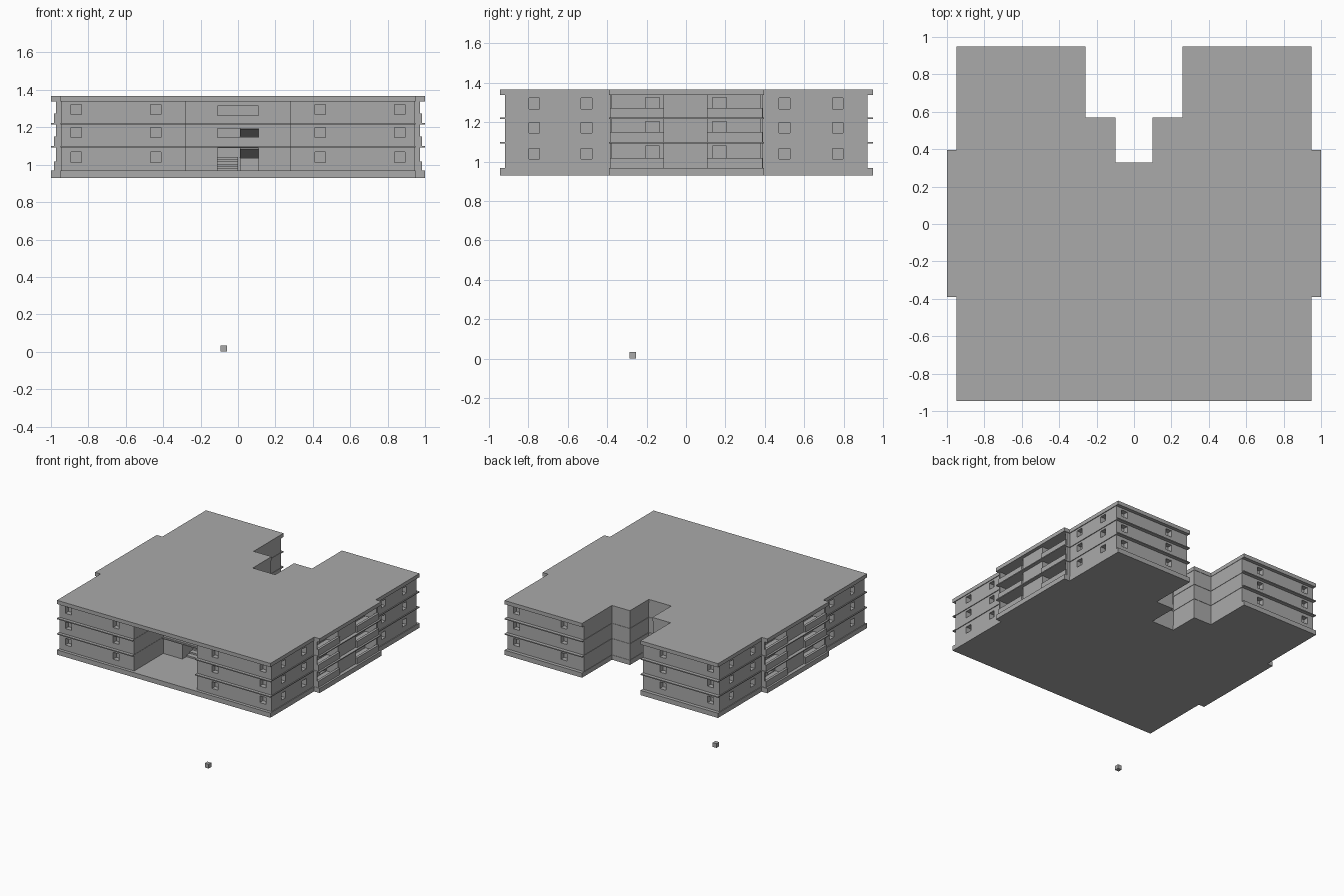
import bpy, bmesh
from mathutils import Vector

cube = bpy.data.objects.get("Cube")
if cube:
    bpy.data.objects.remove(cube, do_unlink=True)

grey = bpy.data.materials.new("concrete grey")
grey.use_nodes = True
grey.diffuse_color = (0.4, 0.4, 0.4, 1)
grey.node_tree.nodes["Principled BSDF"].inputs["Base Color"].default_value = (0.4, 0.4, 0.4, 1)


def finish(name, bm):
    bmesh.ops.recalc_face_normals(bm, faces=bm.faces)
    mesh = bpy.data.meshes.new(name)
    bm.to_mesh(mesh)
    bm.free()
    mesh.materials.append(grey)
    obj = bpy.data.objects.new(name, mesh)
    bpy.context.scene.collection.objects.link(obj)
    return obj


def prism(name, half, z0, z1):
    """Extrude a plan given by its +x half, mirrored across x = 0."""
    plan = half + [(-x, y) for x, y in reversed(half)]
    bm = bmesh.new()
    face = bm.faces.new([bm.verts.new((x, y, z0)) for x, y in plan])
    top = bmesh.ops.extrude_face_region(bm, geom=[face])["geom"]
    verts = [v for v in top if isinstance(v, bmesh.types.BMVert)]
    bmesh.ops.translate(bm, verts=verts, vec=(0, 0, z1 - z0))
    return finish(name, bm)


def add_box(bm, lo, hi):
    lo, hi = Vector(lo), Vector(hi)
    verts = bmesh.ops.create_cube(bm, size=1)["verts"]
    for v in verts:
        v.co = (lo + hi) / 2 + v.co * (hi - lo)
    return verts


def boxes(name, spans):
    bm = bmesh.new()
    for lo, hi in spans:
        add_box(bm, lo, hi)
    return finish(name, bm)


# Levels
BASE, GROUND, CEILING, TOP = 0.93, 0.968, 1.337, 1.367
FLOORS = [GROUND, 1.1, 1.223]
HEADS = [1.092, 1.215, CEILING]

# Roof and base slabs share one plan
sides = [(0.95, -0.39), (1, -0.39), (1, 0.395), (0.95, 0.395), (0.95, 0.95),
         (0.26, 0.95), (0.26, 0.57), (0.1, 0.57), (0.1, 0.33)]
prism("roof_slab", [(0.95, -0.945)] + sides, CEILING, TOP)
prism("base_slab", [(0.95, -0.945)] + sides, BASE, GROUND)

# Thin floor slabs step back around the entrance court
for head, floor, label in zip(HEADS, FLOORS[1:], ("first", "second")):
    prism(label + "_floor_slab", [(0.278, -0.565), (0.278, -0.945), (0.95, -0.945)] + sides,
          head, floor)

# Wall mass with entrance court, rear notch and side loggias
WALL, BAY, BACK = 0.944, 0.972, 0.87
walls = prism("walls", [
    (0.28, -0.55), (0.28, -0.92), (WALL, -0.92), (WALL, -0.387), (BAY, -0.387),
    (BAY, -0.375), (BACK, -0.375), (BACK, -0.115), (BAY, -0.115),
    (BAY, 0.11), (BACK, 0.11), (BACK, 0.375), (BAY, 0.375), (BAY, 0.39),
    (WALL, 0.39), (WALL, 0.922), (0.263, 0.922), (0.263, 0.567),
    (0.103, 0.567), (0.103, 0.327)], GROUND - 0.005, CEILING + 0.005)

# Window, door and stairwell openings
R, D = 0.027, 0.04
cuts = []
for floor, head in zip(FLOORS, HEADS):
    z = floor + 0.072
    for s in (-1, 1):
        for x in (0.44, 0.865):
            for y in (-0.92, 0.922):
                cuts.append(((s * x - R, y - D, z - R), (s * x + R, y + D, z + R)))
        for y in (-0.77, -0.505, 0.5, 0.77):
            cuts.append(((s * WALL - D, y - R, z - R), (s * WALL + D, y + R, z + R)))
        for y in (-0.17, 0.17):
            cuts.append(((s * BACK - D, y - 0.035, floor + 0.005),
                         (s * BACK + D, y + 0.035, head - 0.012)))
cuts += [((-0.11, -0.6, GROUND), (0.11, -0.2, 1.088)),
         ((-0.11, -0.6, 1.145), (0.11, -0.2, 1.193)),
         ((-0.11, -0.6, 1.262), (0.11, -0.5, 1.315))]
cutter = boxes("opening_cutter", cuts)
cutter.hide_render = True
cutter.hide_viewport = True
cut = walls.modifiers.new("openings", "BOOLEAN")
cut.operation = "DIFFERENCE"
cut.solver = "EXACT"
cut.object = cutter

# Loggia parapets on both sides of the building
parapets = []
for floor in FLOORS:
    for s in (-1, 1):
        for y0, y1 in ((-0.385, -0.112), (0.107, 0.388)):
            parapets.append(((s * 0.965, y0, floor - 0.003), (s * 0.985, y1, floor + 0.05)))
boxes("loggia_parapets", parapets)

# Entrance stairs climbing inside the stairwell
steps = [((-0.11, -0.5 + i * 0.04, GROUND - 0.003),
          (0, -0.2, GROUND + (i + 1) * 0.012)) for i in range(6)]
boxes("entrance_stairs", steps)

# Return flights with sloping undersides
bm = bmesh.new()
for z0, z1 in ((1.037, 1.088), (1.15, 1.193)):
    for v in add_box(bm, (0.01, -0.48, z0), (0.11, -0.2, z1)):
        if v.co.y < -0.4 and v.co.z < z1 - 0.01:
            v.co.z = z1 - 0.005
finish("return_flights", bm)
boxes("stair_side_wall", [((0.01, -0.5, GROUND - 0.003), (0.11, -0.47, 1.037))])

# Small detached block on the ground
boxes("ground_block", [((-0.094, -0.288, 0), (-0.06, -0.254, 0.034))])
